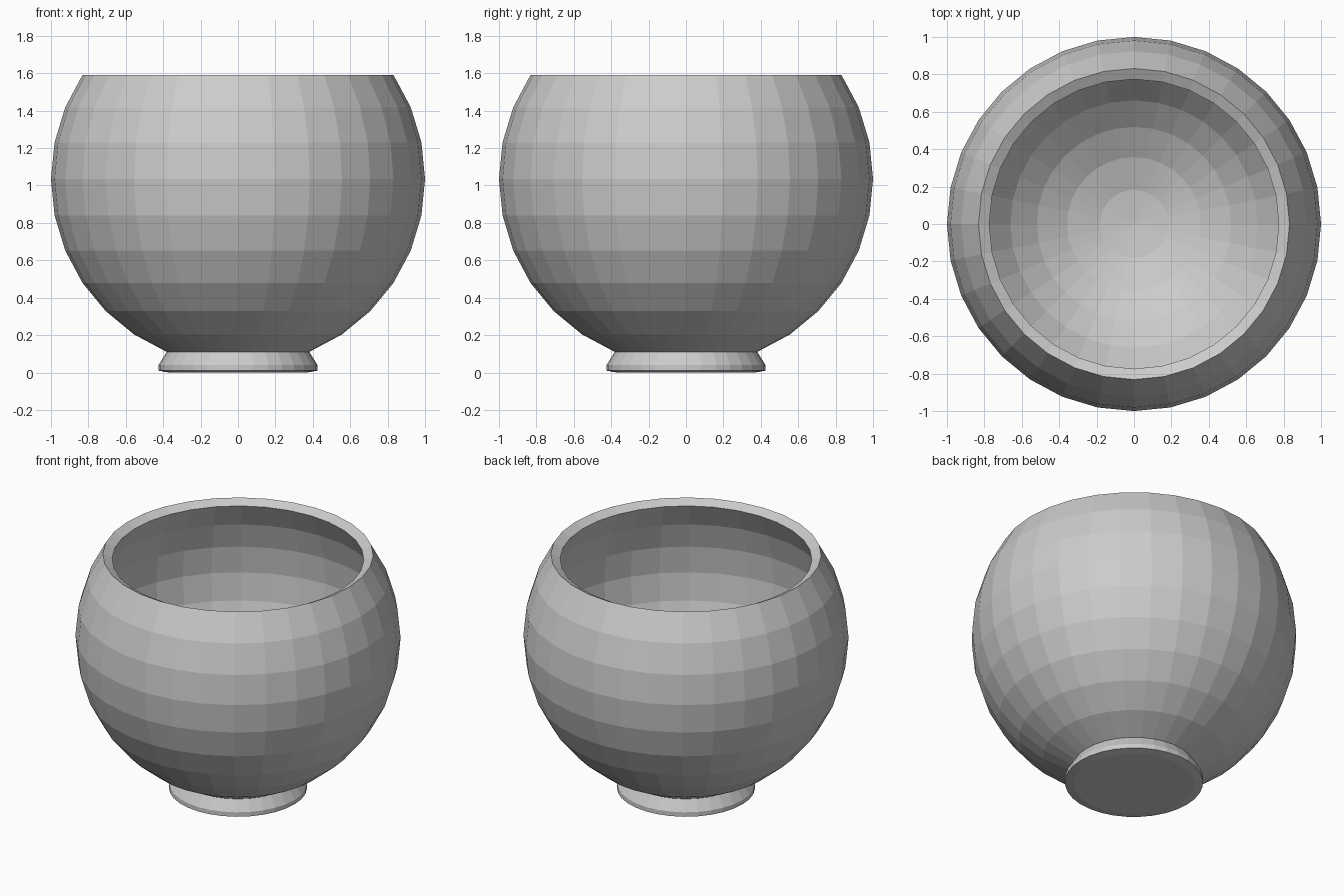
import bpy, bmesh
from math import cos, sin, tau

if "Cube" in bpy.data.objects:
    bpy.data.objects.remove(bpy.data.objects["Cube"])

SIDES = 32


def add_object(name, bm):
    mesh = bpy.data.meshes.new(name)
    bm.to_mesh(mesh)
    bm.free()
    obj = bpy.data.objects.new(name, mesh)
    bpy.context.collection.objects.link(obj)
    return obj


# Bowl: faceted sphere cut open at the top, thickened inwards
bm = bmesh.new()
bmesh.ops.create_uvsphere(bm, u_segments=SIDES, v_segments=16, radius=1)
bmesh.ops.delete(bm, geom=[v for v in bm.verts if v.co.z > 0.6], context='VERTS')
bmesh.ops.translate(bm, verts=bm.verts, vec=(0, 0, 1.035))
bowl = add_object("bowl", bm)
wall = bowl.modifiers.new("wall", 'SOLIDIFY')
wall.thickness = 0.065
wall.offset = -1

# Foot: flared ring with a closed, slightly raised-edge base
bm = bmesh.new()
profile = [(0.38, 0.112), (0.425, 0.04), (0.425, 0.01), (0.37, 0.0)]
rings = [[bm.verts.new((r * cos(tau * i / SIDES), r * sin(tau * i / SIDES), z))
          for i in range(SIDES)] for r, z in profile]
for upper, lower in zip(rings, rings[1:]):
    for i in range(SIDES):
        j = (i + 1) % SIDES
        bm.faces.new((upper[i], lower[i], lower[j], upper[j]))
bm.faces.new(rings[-1][::-1])
bmesh.ops.recalc_face_normals(bm, faces=bm.faces)
add_object("foot", bm)
